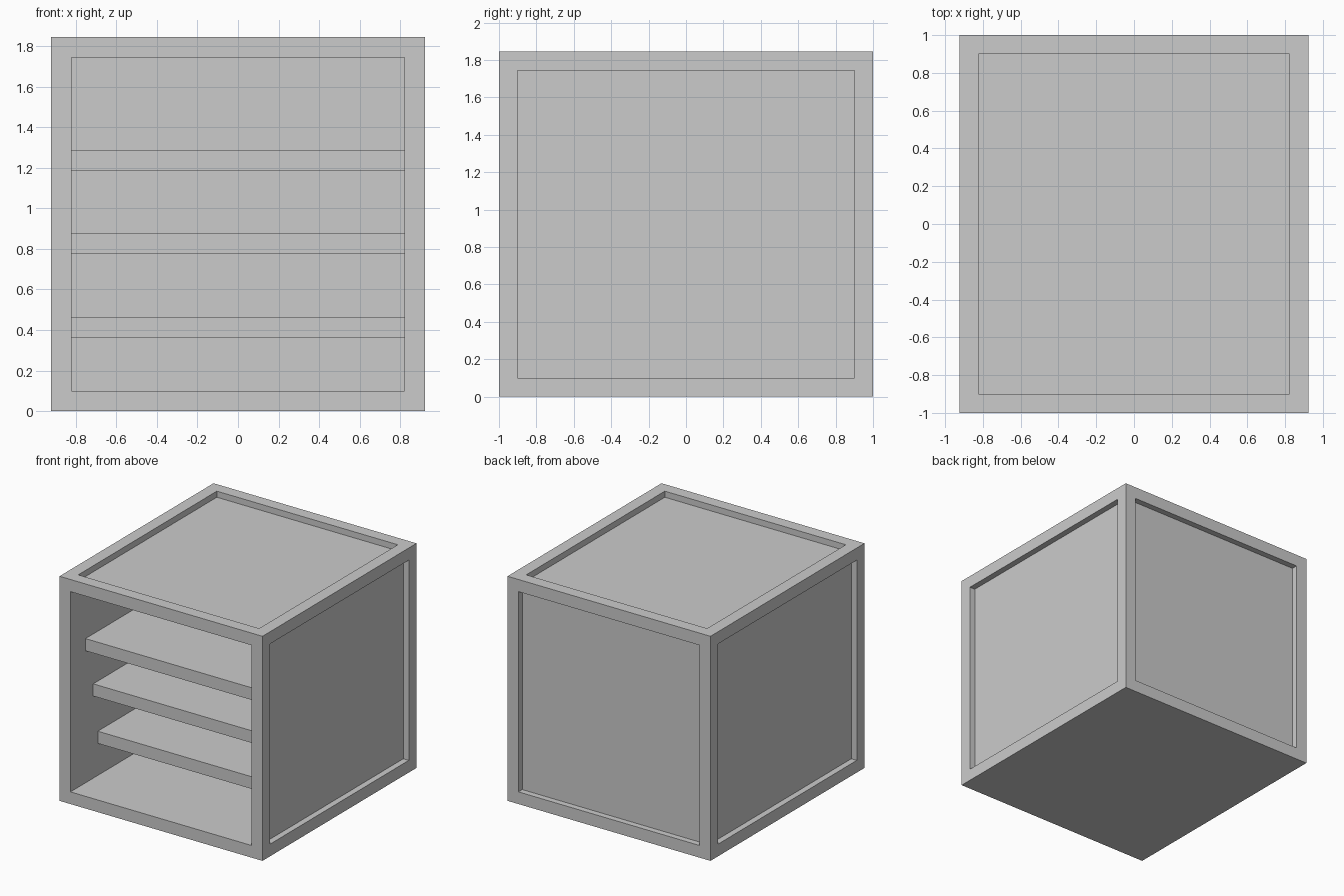
import bpy, bmesh
from mathutils import Matrix, Vector

if "Cube" in bpy.data.objects:
    bpy.data.objects.remove(bpy.data.objects["Cube"])

W, D, H = 1.845, 2.0, 1.845   # overall size
T = 0.10                      # frame and shelf thickness
RECESS = 0.05                 # depth of the outer panels


def finish(bm, name):
    bmesh.ops.recalc_face_normals(bm, faces=bm.faces)
    mesh = bpy.data.meshes.new(name)
    bm.to_mesh(mesh)
    bm.free()
    obj = bpy.data.objects.new(name, mesh)
    bpy.context.collection.objects.link(obj)
    return obj


def box_mesh(size, centre):
    bm = bmesh.new()
    m = Matrix.Translation(centre) @ Matrix.Diagonal((*size, 1))
    bmesh.ops.create_cube(bm, size=1, matrix=m)
    bm.normal_update()
    return bm


def sink(bm, direction, depth):
    """Inset the face looking along direction, then push it inwards."""
    d = Vector(direction)
    face = max(bm.faces, key=lambda f: f.normal.dot(d) * 10 + f.calc_center_median().dot(d))
    bmesh.ops.inset_individual(bm, faces=[face], thickness=T, use_even_offset=True)
    new = bmesh.ops.extrude_discrete_faces(bm, faces=[face])["faces"][0]
    bmesh.ops.translate(bm, verts=new.verts, vec=-d * depth)
    bm.normal_update()


# Cabinet: recessed panels on sides, back and top, open front, flat base
cab = box_mesh((W, D, H), (0, 0, H / 2))
for direction in ((1, 0, 0), (-1, 0, 0), (0, 1, 0), (0, 0, 1)):
    sink(cab, direction, RECESS)
sink(cab, (0, -1, 0), D - T)
finish(cab, "cabinet")

# Shelves: (underside height, front edge), each set a little further back
back = D / 2 - T
for name, z, front in (("lower_shelf", 0.363, -0.645),
                       ("middle_shelf", 0.775, -0.705),
                       ("upper_shelf", 1.185, -0.805)):
    shelf = box_mesh((W - 2 * T, back - front, T), (0, (back + front) / 2, z + T / 2))
    finish(shelf, name)
